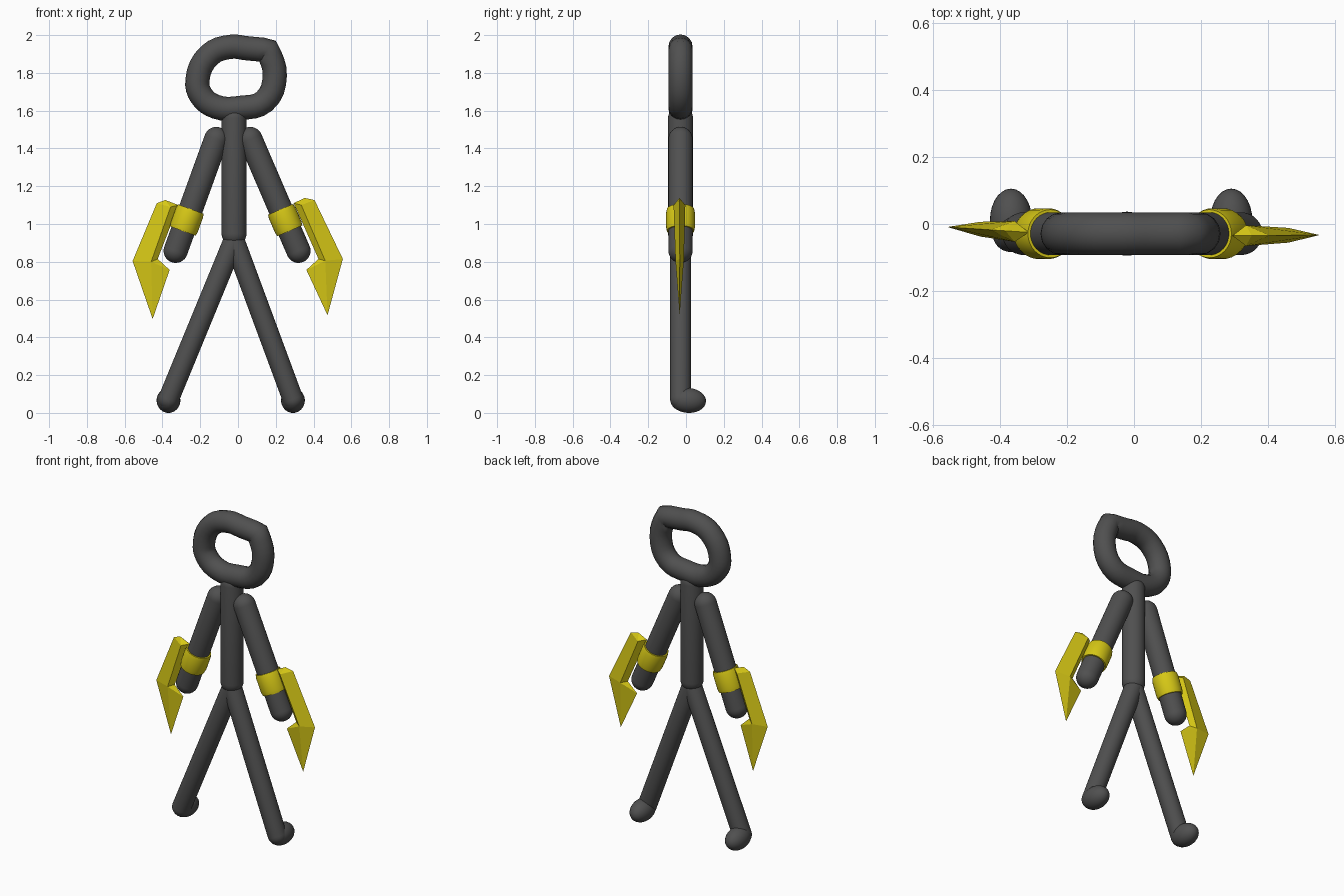
import bpy, bmesh, math
from mathutils import Vector, Matrix

if "Cube" in bpy.data.objects:
    bpy.data.objects.remove(bpy.data.objects["Cube"])

Y = -0.029  # depth plane of the figure


def material(name, rgb):
    m = bpy.data.materials.new(name)
    m.diffuse_color = (*rgb, 1)
    m.use_nodes = True
    m.node_tree.nodes["Principled BSDF"].inputs["Base Color"].default_value = m.diffuse_color
    return m


GREY = material("dark_grey", (0.08, 0.08, 0.08))
YELLOW = material("yellow", (0.68, 0.58, 0.008))


def finish(name, bm, mat, smooth=True):
    bmesh.ops.recalc_face_normals(bm, faces=bm.faces)
    me = bpy.data.meshes.new(name)
    bm.to_mesh(me)
    bm.free()
    me.materials.append(mat)
    ob = bpy.data.objects.new(name, me)
    bpy.context.collection.objects.link(ob)
    if smooth:
        bpy.ops.object.select_all(action='DESELECT')
        ob.select_set(True)
        bpy.context.view_layer.objects.active = ob
        bpy.ops.object.shade_smooth_by_angle(angle=math.radians(40))
    return ob


def lathe(name, a, b, profile, mat, seg=32):
    """Revolve (radius, distance) pairs around the axis from a to b."""
    a, b = Vector(a), Vector(b)
    rot = (b - a).to_track_quat('Z', 'Y').to_matrix().to_4x4()
    bm = bmesh.new()
    vs = [bm.verts.new((r, 0, h)) for r, h in profile]
    es = [bm.edges.new(p) for p in zip(vs, vs[1:])]
    bmesh.ops.spin(bm, geom=vs + es, cent=(0, 0, 0), axis=(0, 0, 1),
                   angle=math.tau, steps=seg)
    bmesh.ops.remove_doubles(bm, verts=bm.verts, dist=1e-5)
    bm.transform(Matrix.Translation(a) @ rot)
    return finish(name, bm, mat)


def capsule(name, a, b, r):
    n, length = 8, (Vector(b) - Vector(a)).length
    arc = [i * math.pi / 2 / n for i in range(n + 1)]
    prof = [(r * math.sin(t), -r * math.cos(t)) for t in arc]
    prof += [(r * math.cos(t), length + r * math.sin(t)) for t in arc]
    return lathe(name, a, b, prof, GREY)


# Head: uneven hoop of tubing
ring = [(-0.215, 1.76), (-0.15, 1.895), (-0.04, 1.938), (0.05, 1.93), (0.16, 1.92),
        (0.195, 1.785), (0.14, 1.65), (0.015, 1.615), (-0.115, 1.62), (-0.195, 1.68)]
cu = bpy.data.curves.new("head_ring", 'CURVE')
cu.dimensions = '3D'
cu.bevel_depth = 0.064
cu.bevel_resolution = 6
cu.resolution_u = 4
sp = cu.splines.new('BEZIER')
sp.bezier_points.add(len(ring) - 1)
sp.use_cyclic_u = True
for i, (p, (x, z)) in enumerate(zip(sp.bezier_points, ring)):
    p.co = (x, Y, z)
    p.handle_left_type = p.handle_right_type = 'VECTOR' if i == 4 else 'AUTO'
head = bpy.data.objects.new("head_ring", cu)
bpy.context.collection.objects.link(head)
cu.materials.append(GREY)
bpy.ops.object.select_all(action='DESELECT')
head.select_set(True)
bpy.context.view_layer.objects.active = head
bpy.ops.object.convert(target='MESH')
bpy.ops.object.shade_smooth_by_angle(angle=math.radians(50))

# Torso
capsule("torso", (-0.021, Y, 0.95), (-0.021, Y, 1.56), 0.066)

# Limbs, bands and feet
limbs = {
    "left": ((-0.115, 1.45), (-0.33, 0.858), (-0.368, 0.072)),
    "right": ((0.065, 1.45), (0.32, 0.858), (0.291, 0.072)),
}
for side, (sh, hand, foot) in limbs.items():
    a, b = Vector((sh[0], Y, sh[1])), Vector((hand[0], Y, hand[1]))
    capsule(side + "_arm", a, b, 0.064)
    capsule(side + "_leg", (-0.021, Y, 0.915), (foot[0], Y, foot[1]), 0.055)

    # Wrist band: short open-ended sleeve
    mid = a.lerp(b, 0.725)
    d = (b - a).normalized() * 0.062
    lathe(side + "_band", mid - d, mid + d,
          [(0.06, 0), (0.072, 0), (0.076, 0.02), (0.076, 0.104),
           (0.072, 0.124), (0.06, 0.124), (0.06, 0)], YELLOW)

    # Foot: egg shape pointing backwards
    bm = bmesh.new()
    bmesh.ops.create_uvsphere(bm, u_segments=28, v_segments=16, radius=1)
    bm.transform(Matrix.Translation((foot[0], 0.011, 0.066))
                 @ Matrix.Rotation(math.radians(-4), 4, 'X')
                 @ Matrix.Diagonal((0.063, 0.095, 0.066, 1)))
    finish(side + "_foot", bm, GREY)


def blade(name, outline, ridge, y_in, y_out):
    """Flat-faced blade: thin outline, raised ridge front and back.
    Outline order: outer top, apex, inner top, notch, barb, tip, elbow."""
    xs = [abs(x) for x, z in outline]

    def depth(x):
        t = (abs(x) - min(xs)) / (max(xs) - min(xs))
        return y_in + t * (y_out - y_in)

    bm = bmesh.new()
    o = [bm.verts.new((x, depth(x), z)) for x, z in outline]
    A, B, C, D, E, F, G = o
    for s in (-1, 1):
        R, M = [bm.verts.new((x, depth(x) + s * h, z)) for x, z, h in ridge]
        for f in ((A, B, R), (B, C, R), (C, D, M, R), (D, E, M),
                  (E, F, M), (F, G, M), (G, A, R, M)):
            bm.faces.new(f)
    finish(name, bm, YELLOW, smooth=False)


blade("left_blade",
      [(-0.43, 1.11), (-0.385, 1.127), (-0.315, 1.10), (-0.425, 0.815),
       (-0.362, 0.757), (-0.452, 0.497), (-0.558, 0.804)],
      [(-0.357, 1.09, 0.031), (-0.46, 0.80, 0.022)], -0.025, -0.009)
blade("right_blade",
      [(0.405, 1.127), (0.352, 1.138), (0.295, 1.11), (0.426, 0.815),
       (0.362, 0.757), (0.474, 0.517), (0.555, 0.815)],
      [(0.335, 1.10, 0.031), (0.462, 0.805, 0.022)], -0.035, -0.033)
